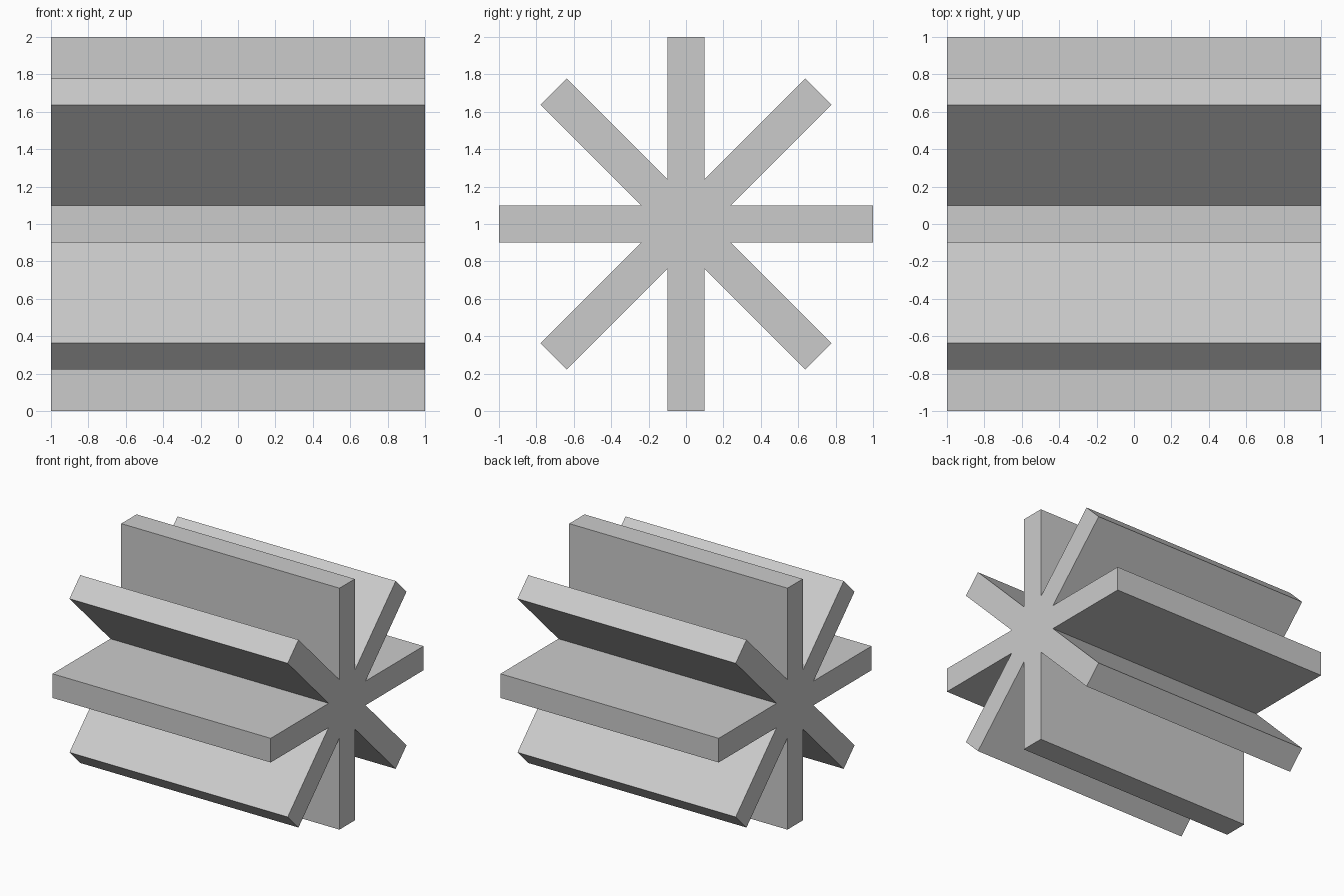
import bpy, bmesh
from math import sin, cos, pi
from mathutils import Vector

if "Cube" in bpy.data.objects:
    bpy.data.objects.remove(bpy.data.objects["Cube"])

ARMS, REACH, HALF_T, HALF_LEN = 8, 1.0, 0.1, 1.0
STEP = 2 * pi / ARMS
notch_r = HALF_T / sin(STEP / 2)

# Star cross-section in the YZ plane: two tip corners and a notch per arm
profile = []
for i in range(ARMS):
    a = i * STEP
    out, side = Vector((0, cos(a), sin(a))), Vector((0, -sin(a), cos(a)))
    profile += [out * REACH - side * HALF_T, out * REACH + side * HALF_T]
    n = a + STEP / 2
    profile.append(Vector((0, cos(n), sin(n))) * notch_r)

# Extrude the section along X
bm = bmesh.new()
offset = Vector((-HALF_LEN, 0, REACH))
face = bm.faces.new([bm.verts.new(p + offset) for p in profile])
ext = bmesh.ops.extrude_face_region(bm, geom=[face], use_keep_orig=True)
verts = [g for g in ext["geom"] if isinstance(g, bmesh.types.BMVert)]
bmesh.ops.translate(bm, verts=verts, vec=(2 * HALF_LEN, 0, 0))
bmesh.ops.recalc_face_normals(bm, faces=bm.faces)

mesh = bpy.data.meshes.new("star_prism")
bm.to_mesh(mesh)
bm.free()
bpy.context.collection.objects.link(bpy.data.objects.new("star_prism", mesh))
